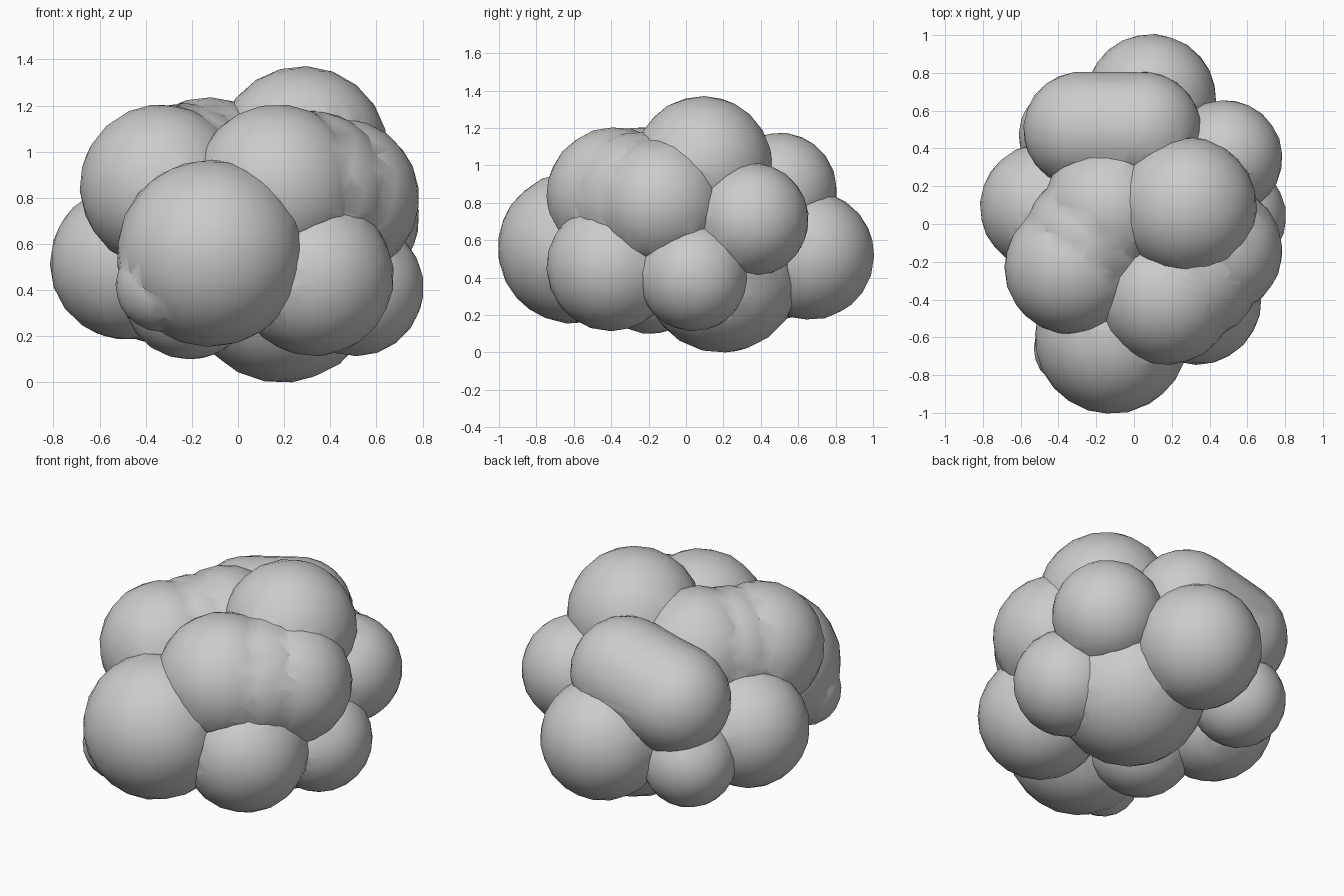
import bpy, bmesh, math
from mathutils import Euler, Matrix, Vector

if "Cube" in bpy.data.objects:
    bpy.data.objects.remove(bpy.data.objects["Cube"])

# puffs of the cluster: x, y, z, radius
puffs = [
    (0.19, 0.19, 0.42, 0.42),     # bottom core
    (0.20, 0.33, 0.40, 0.27),     # bottom core, back bulge
    (-0.12, -0.60, 0.56, 0.405),  # front
    (-0.33, -0.66, 0.42, 0.20),   # front left bulge
    (-0.33, -0.23, 0.85, 0.355),  # upper left
    (-0.23, -0.07, 0.86, 0.35),   # upper left to middle filler
    (-0.13, 0.07, 0.88, 0.355),   # upper middle
    (0.28, 0.09, 1.00, 0.37),     # top
    (0.17, -0.38, 0.84, 0.365),   # upper front right
    (0.31, -0.26, 0.82, 0.36),    # front right filler
    (0.44, -0.14, 0.80, 0.345),   # upper right
    (0.33, -0.40, 0.46, 0.345),   # lower front right
    (0.51, 0.04, 0.41, 0.295),    # lower right
    (0.48, 0.35, 0.71, 0.305),    # back right
    (0.09, 0.66, 0.52, 0.345),    # back
    (-0.48, 0.09, 0.52, 0.335),   # left
    (-0.35, 0.47, 0.43, 0.26),    # lower back left
    (-0.21, -0.19, 0.39, 0.29),   # lower left underside
]
# long capsule-shaped puff on the upper back
long_puff = [(0.05, 0.50, 0.87, 0.305), (-0.28, 0.50, 0.79, 0.305)]

grey = bpy.data.materials.new("soft grey")
grey.diffuse_color = (0.6, 0.6, 0.6, 1)
grey.use_nodes = True
grey.node_tree.nodes["Principled BSDF"].inputs["Base Color"].default_value = grey.diffuse_color


def puff(name, balls, seed):
    """Convex shell around one or several balls."""
    bm = bmesh.new()
    rot = Euler((0.7 * seed + 0.2, 1.1 * seed + 0.1, 0.5 * seed)).to_matrix().to_4x4()
    for x, y, z, r in balls:
        bmesh.ops.create_icosphere(
            bm, subdivisions=3, radius=r * 1.005,
            matrix=Matrix.Translation(Vector((x, y, z))) @ rot)
    if len(balls) > 1:
        points = [v.co.copy() for v in bm.verts]
        bm.clear()
        for p in points:
            bm.verts.new(p)
        bmesh.ops.convex_hull(bm, input=bm.verts[:])
        bmesh.ops.delete(bm, geom=[v for v in bm.verts if not v.link_faces],
                         context='VERTS')
    bmesh.ops.recalc_face_normals(bm, faces=bm.faces[:])
    if bm.calc_volume(signed=True) < 0:
        bmesh.ops.reverse_faces(bm, faces=bm.faces[:])
    me = bpy.data.meshes.new(name)
    bm.to_mesh(me)
    bm.free()
    me.materials.append(grey)
    o = bpy.data.objects.new(name, me)
    bpy.context.collection.objects.link(o)
    return o


# weld all puffs into one shell
cloud = puff("puffy_cluster", [puffs[0]], 0)
bpy.context.view_layer.objects.active = cloud
for i, balls in enumerate([[p] for p in puffs[1:]] + [long_puff], 1):
    other = puff("puff_%d" % i, balls, i)
    mod = cloud.modifiers.new("union", 'BOOLEAN')
    mod.operation, mod.solver, mod.object = 'UNION', 'EXACT', other
    bpy.ops.object.modifier_apply(modifier=mod.name)
    bpy.data.objects.remove(other, do_unlink=True)

# stand on the ground
low = min(v.co.z for v in cloud.data.vertices)
for v in cloud.data.vertices:
    v.co.z -= low

# smooth puffs, sharp creases
bpy.ops.object.select_all(action='DESELECT')
cloud.select_set(True)
bpy.ops.object.shade_smooth_by_angle(angle=math.radians(38))
